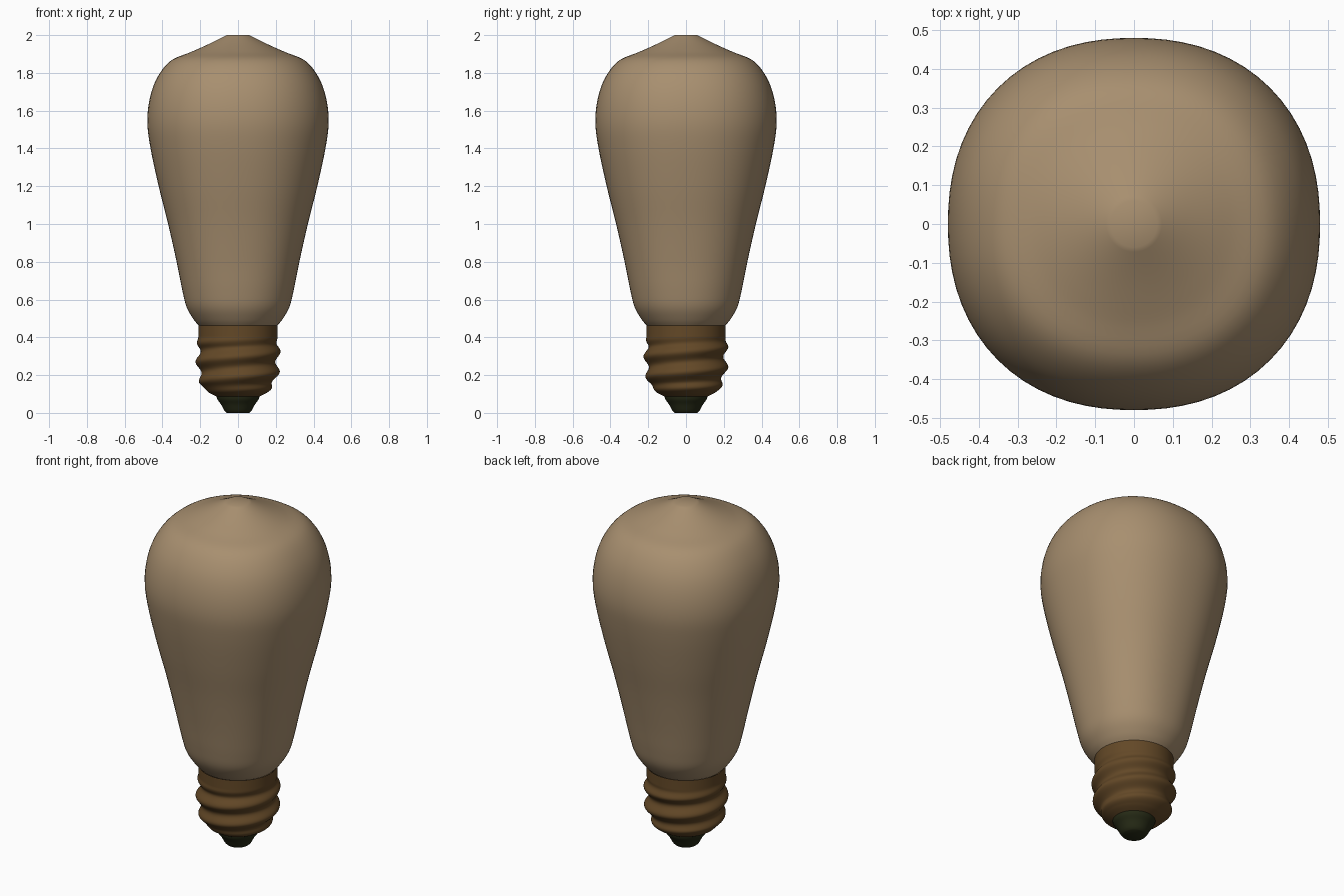
import bpy, bmesh
from math import sin, cos, pi

cube = bpy.data.objects.get("Cube")
if cube:
    bpy.data.objects.remove(cube, do_unlink=True)


def material(name, rgb):
    mat = bpy.data.materials.new(name)
    mat.use_nodes = True
    mat.diffuse_color = (*rgb, 1)
    bsdf = mat.node_tree.nodes["Principled BSDF"]
    bsdf.inputs["Base Color"].default_value = (*rgb, 1)
    bsdf.inputs["Roughness"].default_value = 0.8
    return mat


def smooth_profile(points, steps):
    """Catmull-Rom curve through (radius, height) points."""
    pts = [points[0], *points, points[-1]]
    out = []
    for a, b, c, d in zip(pts, pts[1:], pts[2:], pts[3:]):
        for s in range(steps):
            t = s / steps
            out.append(tuple(
                0.5 * (2 * q + (r - p) * t + (2 * p - 5 * q + 4 * r - u) * t * t
                       + (3 * q - p - 3 * r + u) * t ** 3)
                for p, q, r, u in zip(a, b, c, d)))
    return out + [points[-1]]


def lathe(name, profile, mat, shape, sides=72, cap_bottom=False, cap_top=False):
    """Sweep a profile round z; shape(radius, height, angle) bends each ring."""
    bm = bmesh.new()
    rings = []
    for r, z in profile:
        ring = []
        for i in range(sides):
            a = 2 * pi * i / sides
            rad = shape(r, z, a)
            ring.append(bm.verts.new((rad * cos(a), rad * sin(a), z)))
        rings.append(ring)
    for low, high in zip(rings, rings[1:]):
        for i in range(sides):
            j = (i + 1) % sides
            bm.faces.new((low[i], low[j], high[j], high[i]))
    if cap_bottom:
        bm.faces.new(rings[0][::-1])
    if cap_top:
        bm.faces.new(rings[-1])
    mesh = bpy.data.meshes.new(name)
    bm.to_mesh(mesh)
    bm.free()
    mesh.materials.append(mat)
    obj = bpy.data.objects.new(name, mesh)
    bpy.context.collection.objects.link(obj)
    bpy.ops.object.select_all(action="DESELECT")
    obj.select_set(True)
    bpy.context.view_layer.objects.active = obj
    bpy.ops.object.shade_smooth_by_angle(angle=0.8)
    return obj


def squarish(r, z, a):
    # Rounded-square section, easing to a circle at the neck and tip
    n = 2 + 0.22 * min(1, max(0, (r - 0.2) / 0.12))
    return r / (abs(cos(a)) ** n + abs(sin(a)) ** n) ** (1 / n)


PITCH = 0.11


def threaded(r, z, a):
    # Right-handed screw ridge that fades out at both ends
    fade = min(1, max(0, (z - 0.11) / 0.05)) * min(1, max(0, (0.4 - z) / 0.05))
    return r + 0.014 * fade * cos(2 * pi * (z - 0.325) / PITCH - a)


def plain(r, z, a):
    return r


glass = material("warm tan glass", (0.39, 0.275, 0.16))
brass = material("dark brown brass", (0.125, 0.065, 0.02))
dark = material("dark olive contact", (0.02, 0.024, 0.008))

# Glass envelope
lathe("glass_bulb", smooth_profile([
    (0.205, 0.46), (0.235, 0.495), (0.272, 0.56), (0.295, 0.65), (0.325, 0.8),
    (0.37, 1.0), (0.42, 1.2), (0.463, 1.4), (0.48, 1.54), (0.466, 1.67),
    (0.425, 1.78), (0.355, 1.865), (0.25, 1.91), (0.15, 1.955), (0.06, 2.0)], 5),
    glass, squarish, cap_bottom=True, cap_top=True)

# Screw base
lathe("screw_base", smooth_profile([
    (0.11, 0.085), (0.15, 0.105), (0.178, 0.13), (0.195, 0.17), (0.208, 0.22),
    (0.211, 0.28), (0.211, 0.34), (0.21, 0.4), (0.21, 0.462)], 8),
    brass, threaded)

# Contact tip
lathe("contact_tip", smooth_profile([
    (0.06, 0.0), (0.072, 0.012), (0.09, 0.045), (0.108, 0.07), (0.115, 0.092)], 4),
    dark, plain, sides=48, cap_bottom=True, cap_top=True)
